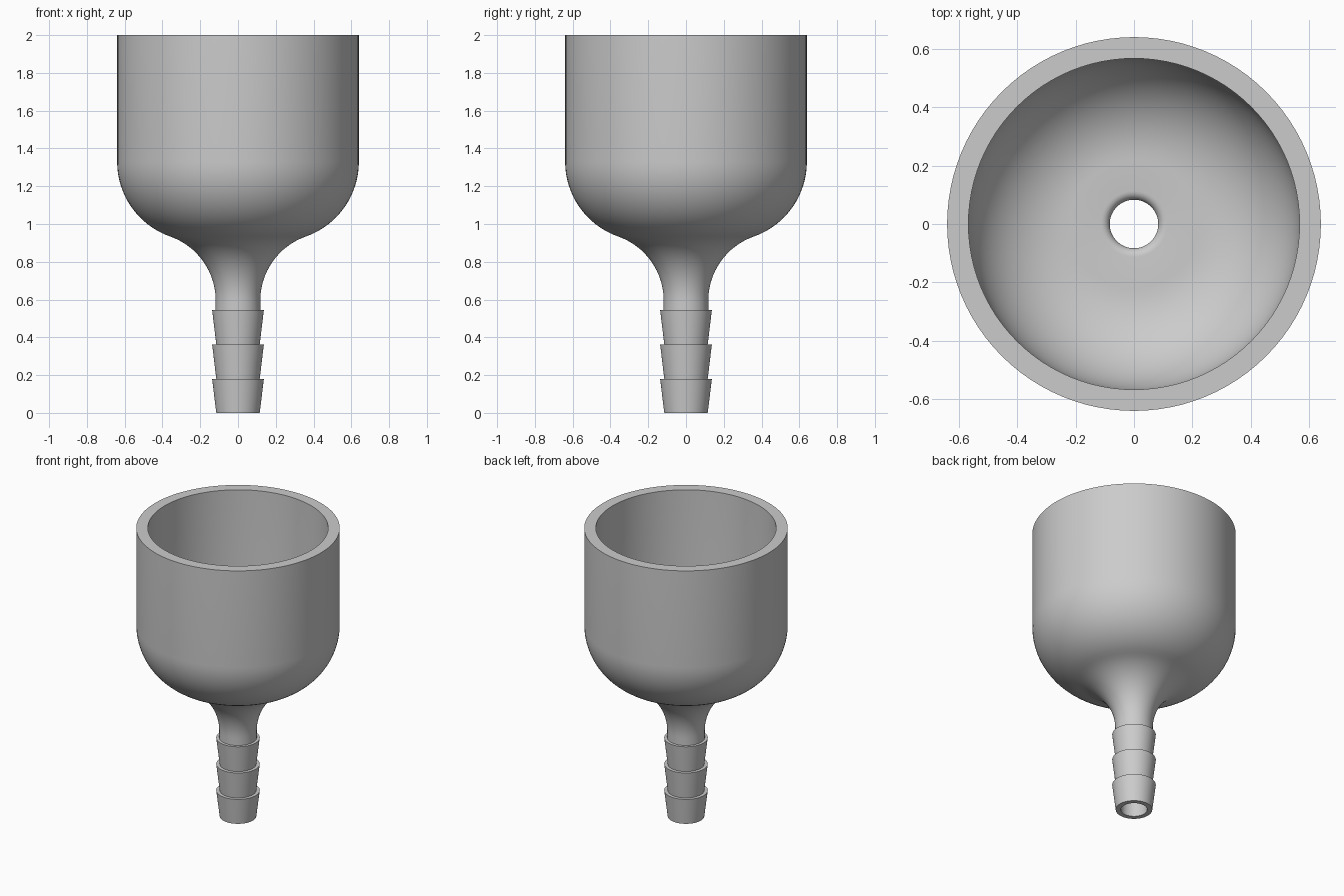
import bpy
import bmesh
from math import cos, sin, radians, tau

SEGMENTS = 96


def arc(cx, cz, r, start, end, steps):
    """Points (radius, height) along a circular arc, angles in degrees."""
    angles = [radians(start + (end - start) * i / steps) for i in range(steps + 1)]
    return [(cx + r * cos(a), cz + r * sin(a)) for a in angles]


def lathe(name, profile, material):
    """Revolve a closed profile around the z axis."""
    bm = bmesh.new()
    rings = [[bm.verts.new((r * cos(tau * s / SEGMENTS), r * sin(tau * s / SEGMENTS), z))
              for s in range(SEGMENTS)] for r, z in profile]
    for i, ring in enumerate(rings):
        following = rings[(i + 1) % len(rings)]
        for s in range(SEGMENTS):
            t = (s + 1) % SEGMENTS
            bm.faces.new((ring[s], ring[t], following[t], following[s]))
    bmesh.ops.recalc_face_normals(bm, faces=bm.faces)
    mesh = bpy.data.meshes.new(name)
    bm.to_mesh(mesh)
    bm.free()
    mesh.materials.append(material)
    obj = bpy.data.objects.new(name, mesh)
    bpy.context.collection.objects.link(obj)
    bpy.ops.object.select_all(action='DESELECT')
    obj.select_set(True)
    bpy.context.view_layer.objects.active = obj
    bpy.ops.object.shade_smooth_by_angle(angle=radians(30))
    return obj


cube = bpy.data.objects.get("Cube")
if cube:
    bpy.data.objects.remove(cube, do_unlink=True)

grey = bpy.data.materials.new("plain_grey")
grey.use_nodes = True
grey.diffuse_color = (0.6, 0.6, 0.6, 1)
grey.node_tree.nodes["Principled BSDF"].inputs["Base Color"].default_value = (0.6, 0.6, 0.6, 1)

# Hose barbs: three stacked tapers, each wider at its top
profile = []
for bottom, top in ((0, 0.18), (0.18, 0.363), (0.363, 0.545)):
    profile += [(0.115, bottom), (0.137, top)]

# Neck flaring out into the rounded cup, then the straight outer wall
profile += [(0.118, 0.545)]
profile += arc(0.478, 0.594, 0.36, 180, 109.5, 16)
profile += arc(0.22, 1.33, 0.42, -70.5, 0, 16)[1:]
profile += [(0.64, 2)]

# Inside wall, rounded floor and the bore with its softened edge
profile += [(0.567, 2)]
profile += arc(0.22, 1.33, 0.347, 0, -90, 18)
profile += arc(0.113, 0.953, 0.03, 90, 180, 6)
profile += [(0.083, 0)]

lathe("barbed_funnel_cup", profile, grey)
